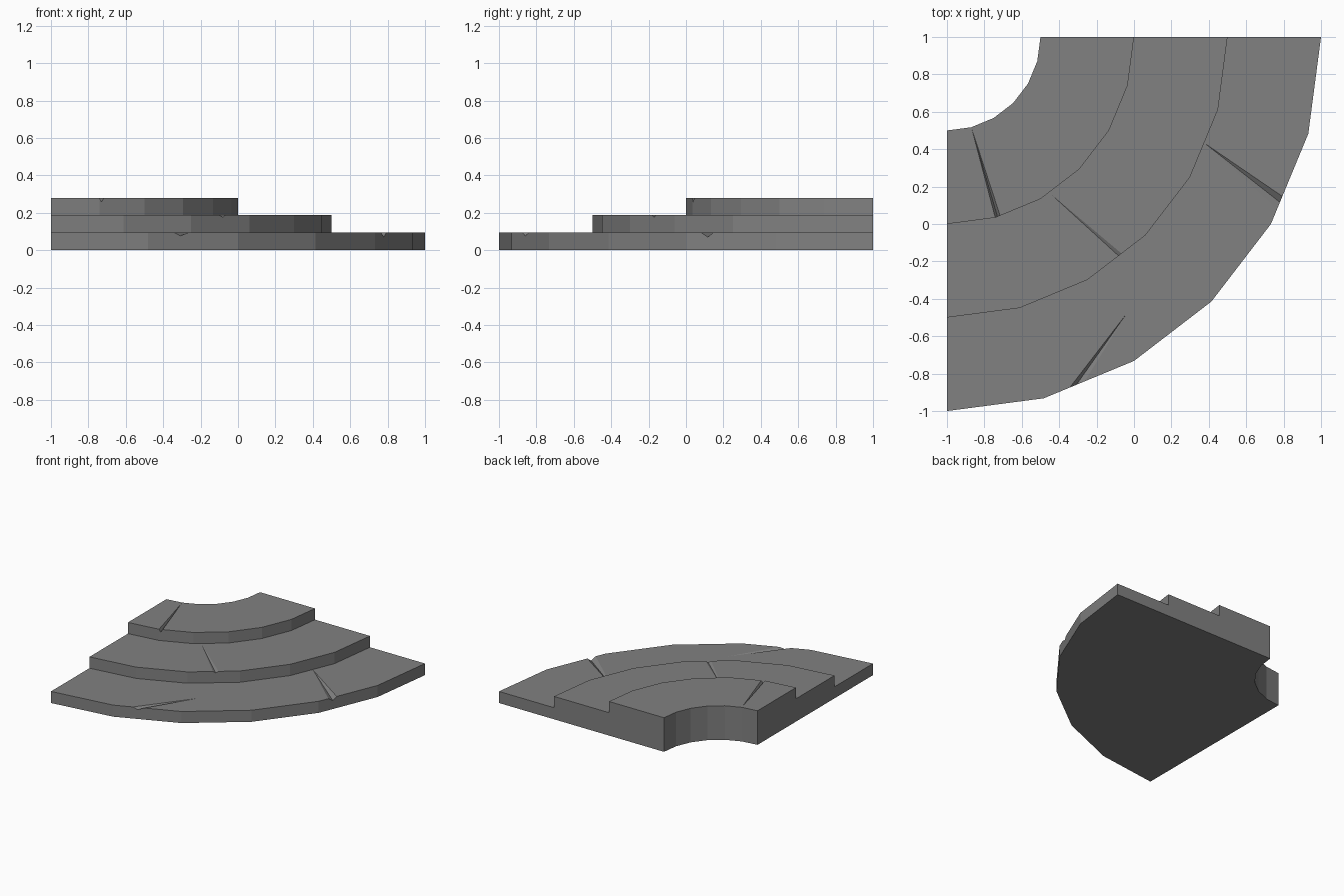
import bpy, bmesh, math
from mathutils import Vector

if "Cube" in bpy.data.objects:
    bpy.data.objects.remove(bpy.data.objects["Cube"], do_unlink=True)

CENTRE = Vector((-1, 1, 0))
SEGMENTS = 6
LOW, MID, TOP = 0.095, 0.188, 0.28

stone = bpy.data.materials.new("grey stone")
stone.use_nodes = True
colour = (0.22, 0.22, 0.22, 1)
stone.diffuse_color = colour
stone.node_tree.nodes["Principled BSDF"].inputs["Base Color"].default_value = colour


def make_object(name, bm):
    bmesh.ops.recalc_face_normals(bm, faces=bm.faces)
    mesh = bpy.data.meshes.new(name)
    bm.to_mesh(mesh)
    bm.free()
    mesh.materials.append(stone)
    obj = bpy.data.objects.new(name, mesh)
    bpy.context.collection.objects.link(obj)
    return obj


# Quarter-round steps: stepped profile swept about the corner
profile = [(0.5, 0), (0.5, TOP), (1, TOP), (1, MID), (1.5, MID),
           (1.5, LOW), (2, LOW), (2, 0)]
bm = bmesh.new()
rings = []
for i in range(SEGMENTS + 1):
    a = -math.pi / 2 * i / SEGMENTS
    rings.append([bm.verts.new(CENTRE + Vector((r * math.cos(a), r * math.sin(a), z)))
                  for r, z in profile])
for a, b in zip(rings, rings[1:]):
    for j in range(len(profile)):
        k = (j + 1) % len(profile)
        bm.faces.new((a[j], a[k], b[k], b[j]))
bm.faces.new(rings[0])
bm.faces.new(rings[-1])
steps = make_object("curved_steps", bm)

# Tapering cracks: tip, two rim corners, groove bottom, tread height, depth
cracks = [
    ((-0.867, 0.508), (-0.742, 0.035), (-0.715, 0.042), (-0.73, 0.04), TOP, 0.022),
    ((-0.45, 0.165), (-0.105, -0.178), (-0.07, -0.155), (-0.085, -0.168), MID, 0.012),
    ((0.38, 0.43), (0.79, 0.15), (0.76, 0.085), (0.778, 0.118), LOW, 0.025),
    ((-0.04, -0.48), (-0.34, -0.87), (-0.262, -0.838), (-0.305, -0.855), LOW, 0.018),
]
for tip, left, right, bottom, z, depth in cracks:
    start = Vector((*tip, z))
    points = [Vector((*left, z)), Vector((*right, z)),
              Vector((*bottom, z - depth)), Vector((*bottom, z + 0.05))]
    bm = bmesh.new()
    bm.verts.new(start)
    for p in points:
        bm.verts.new(start + (p - start) * 1.12)
    bmesh.ops.convex_hull(bm, input=bm.verts)
    cutter = make_object("crack_cutter", bm)
    cutter.hide_render = True
    cut = steps.modifiers.new("crack", 'BOOLEAN')
    cut.operation = 'DIFFERENCE'
    cut.solver = 'EXACT'
    cut.object = cutter

# Bake the cuts and drop the cutters
graph = bpy.context.evaluated_depsgraph_get()
carved = bpy.data.meshes.new_from_object(steps.evaluated_get(graph))
steps.modifiers.clear()
steps.data = carved
for obj in list(bpy.data.objects):
    if obj.name.startswith("crack_cutter"):
        bpy.data.objects.remove(obj, do_unlink=True)
